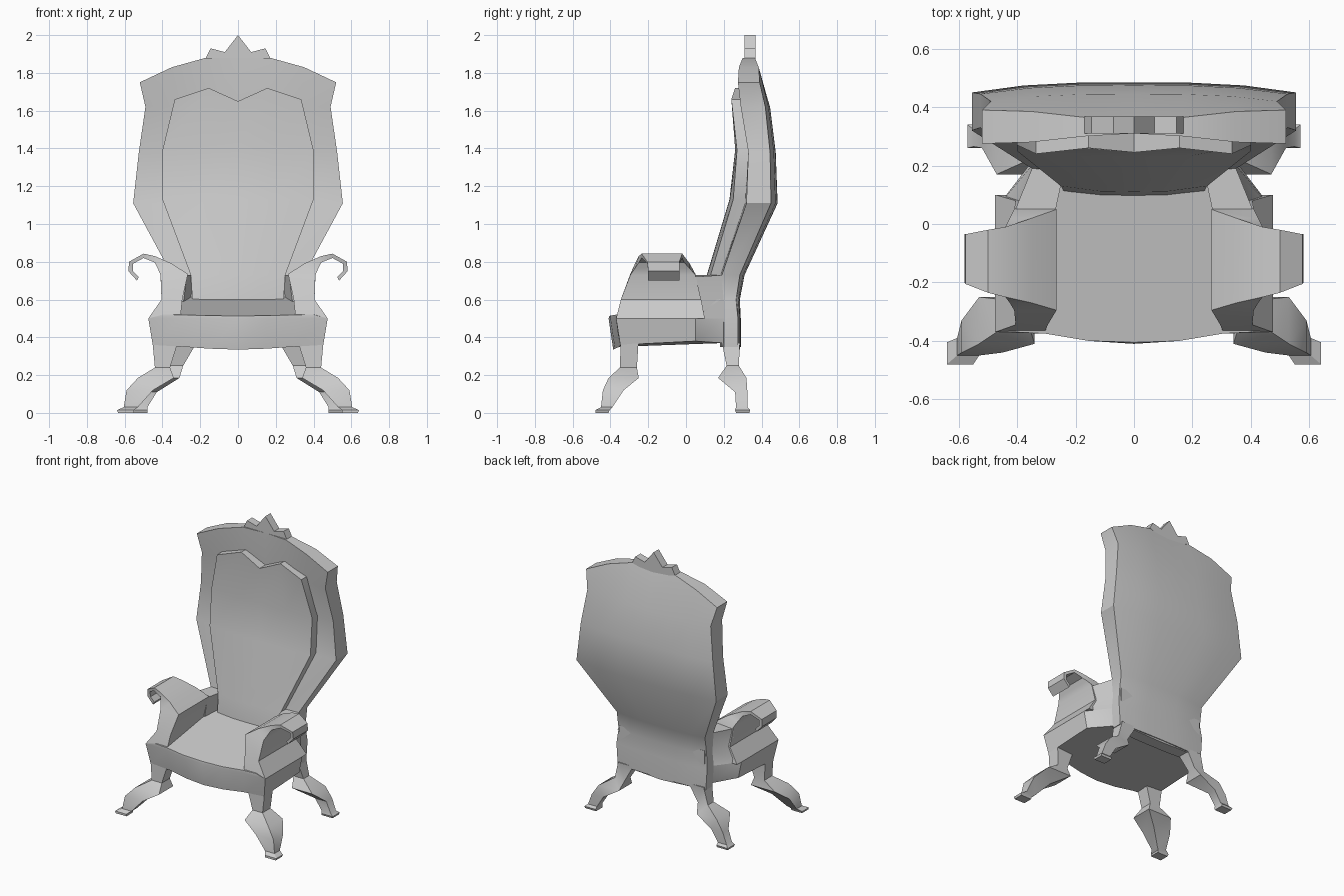
import bpy, bmesh

if "Cube" in bpy.data.objects:
    bpy.data.objects.remove(bpy.data.objects["Cube"])


def make(name, verts, faces, mirror=False):
    me = bpy.data.meshes.new(name)
    me.from_pydata(verts, [], faces)
    bm = bmesh.new()
    bm.from_mesh(me)
    bmesh.ops.recalc_face_normals(bm, faces=bm.faces)
    bm.to_mesh(me)
    bm.free()
    ob = bpy.data.objects.new(name, me)
    bpy.context.collection.objects.link(ob)
    if mirror:
        m = ob.modifiers.new("Mirror", 'MIRROR')
        m.use_axis[0] = True
    return ob


def loft(name, sections, mirror=False):
    """Skin a list of equal-length closed rings and cap both ends."""
    n = len(sections[0])
    verts = [p for s in sections for p in s]
    faces = [tuple(range(n)), tuple(range(len(verts) - n, len(verts)))]
    for r in range(len(sections) - 1):
        for i in range(n):
            j = (i + 1) % n
            faces.append((r*n + i, r*n + j, r*n + n + j, r*n + n + i))
    return make(name, verts, faces, mirror)


def boxes(rows):
    """Rectangular rings from (z, x0, x1, y0, y1)."""
    return [[(a, c, z), (b, c, z), (b, d, z), (a, d, z)] for z, a, b, c, d in rows]


def both_sides(half):
    """Mirror a half ring that starts and ends on x = 0."""
    return half + [(-x, y, z) for x, y, z in reversed(half[1:-1])]


def slab(name, rows, top, us):
    """Curved panel: rows (z, half width, front side/mid y, rear side/mid y), then
    a shaped top row of (x, z, front y, rear y) from the centre outwards."""
    sections = []
    for z, w, fs, fm, rs, rm in rows:
        front = [(u*w, fm + (fs - fm)*u**3, z) for u in us]
        rear = [(u*w, rm + (rs - rm)*u**3, z) for u in us]
        sections.append(both_sides(front + rear[::-1]))
    front = [(x, f, z) for x, z, f, r in top]
    rear = [(x, r, z) for x, z, f, r in top]
    sections.append(both_sides(front + rear[::-1]))
    ob = loft(name, sections)
    # replace the top cap with a clean strip of quads
    bm = bmesh.new()
    bm.from_mesh(ob.data)
    bm.verts.ensure_lookup_table()
    n, k = len(sections[0]), len(us)
    base = len(bm.verts) - n
    ring = [bm.verts[base + i] for i in range(n)]
    for f in list(bm.faces):
        if len(f.verts) == n and ring[0] in f.verts:
            bm.faces.remove(f)
    fr = [ring[0]] + ring[1:k]
    re = ring[k:2*k][::-1]
    left = ring[2*k:]
    re_l, fr_l = [re[0]] + left[:k - 1], [fr[0]] + left[k - 1:][::-1]
    for a, b in ((fr, re), (fr_l, re_l)):
        for i in range(k - 1):
            bm.faces.new((a[i], a[i + 1], b[i + 1], b[i]))
    bmesh.ops.recalc_face_normals(bm, faces=bm.faces)
    bm.to_mesh(ob.data)
    bm.free()
    return ob


# Back frame
slab("back_frame", [
    (.35, .35, .20, .18, .275, .29),
    (.50, .36, .20, .18, .275, .29),
    (.60, .35, .19, .18, .265, .285),
    (.73, .35, .19, .18, .285, .31),
    (1.11, .555, .32, .31, .45, .485),
    (1.38, .525, .33, .33, .445, .475),
    (1.62, .49, .29, .31, .42, .445)],
    [(0, 1.88, .31, .36), (.17, 1.88, .30, .365), (.35, 1.83, .28, .385), (.52, 1.75, .275, .39)],
    (0, .35, .68, 1))

# Pointed crown on top of the back
half = [(0, 2.0), (.07, 1.91), (.145, 1.93), (.17, 1.88), (.1, 1.86), (0, 1.82)]
loft("crown", [both_sides([(x, y, z) for x, z in half]) for y in (.31, .368)])

# Back cushion
slab("back_cushion", [
    (.57, .24, .11, .095, .25, .25),
    (.73, .25, .13, .11, .25, .25),
    (1.13, .40, .25, .23, .36, .36),
    (1.39, .40, .27, .26, .37, .37)],
    [(0, 1.65, .245, .35), (.155, 1.72, .26, .35), (.335, 1.66, .24, .35)],
    (0, .46, 1))

# Seat body: bottom rim, widest rim, sloping seat top
plan = [(0, -.41, .335), (.155, -.40, .34), (.305, -.375, .35), (.475, -.37, .36),
        (.475, .05, .38), (.36, .2, .37), (.34, .275, .35), (0, .285, .335)]
low = [(x*.95, y*.94 if y < 0 else y, z) for x, y, z in plan]
mid = [(x, y, .5) for x, y, z in plan]
top = [(min(x, .40 if y < .1 else .34), max(y, -.405), .515 + .17*(y + .4)) for x, y, z in plan]
loft("seat", [both_sides(r) for r in (low, mid, top)])

# Scrolled arms: (outer x, z, inner/top x, z, front y, rear y)
arm = [(.475, .50, .305, .50, -.37, .10), (.405, .60, .295, .60, -.345, .08),
       (.41, .73, .265, .735, -.295, .05), (.425, .765, .35, .79, -.27, .02),
       (.44, .796, .44, .83, -.25, -.01), (.50, .82, .50, .843, -.235, -.02),
       (.555, .79, .577, .80, -.205, -.035), (.555, .75, .58, .75, -.20, -.035),
       (.525, .72, .535, .70, -.20, -.035)]
loft("arm", [[(a, f, z), (b, f, w), (b, r, w), (a, r, z)] for a, z, b, w, f, r in arm], True)

# Low side wall joining each arm to the back
loft("arm_link", [
    [(.30, .03, .5), (.475, .05, .5), (.405, .05, .6), (.41, .04, .72), (.27, .04, .73)],
    [(.25, .22, .5), (.36, .2, .5), (.35, .2, .6), (.345, .2, .73), (.24, .18, .73)]], True)

# Legs
loft("front_leg", boxes([
    (.40, .31, .455, -.345, -.25), (.24, .36, .44, -.35, -.26), (.185, .34, .53, -.41, -.25),
    (.12, .45, .59, -.44, -.33), (.03, .53, .605, -.45, -.39),
    (.015, .55, .64, -.48, -.405), (0, .55, .635, -.48, -.41)]), True)
loft("rear_leg", boxes([
    (.37, .22, .34, .19, .285), (.25, .29, .37, .215, .28), (.185, .31, .47, .17, .32),
    (.11, .43, .52, .26, .325), (.03, .48, .55, .265, .325),
    (.015, .48, .57, .26, .34), (0, .48, .565, .265, .335)]), True)

# Soft shading with crisp edges
bpy.ops.object.select_all(action='SELECT')
bpy.context.view_layer.objects.active = bpy.data.objects["seat"]
bpy.ops.object.shade_smooth_by_angle(angle=0.6)
